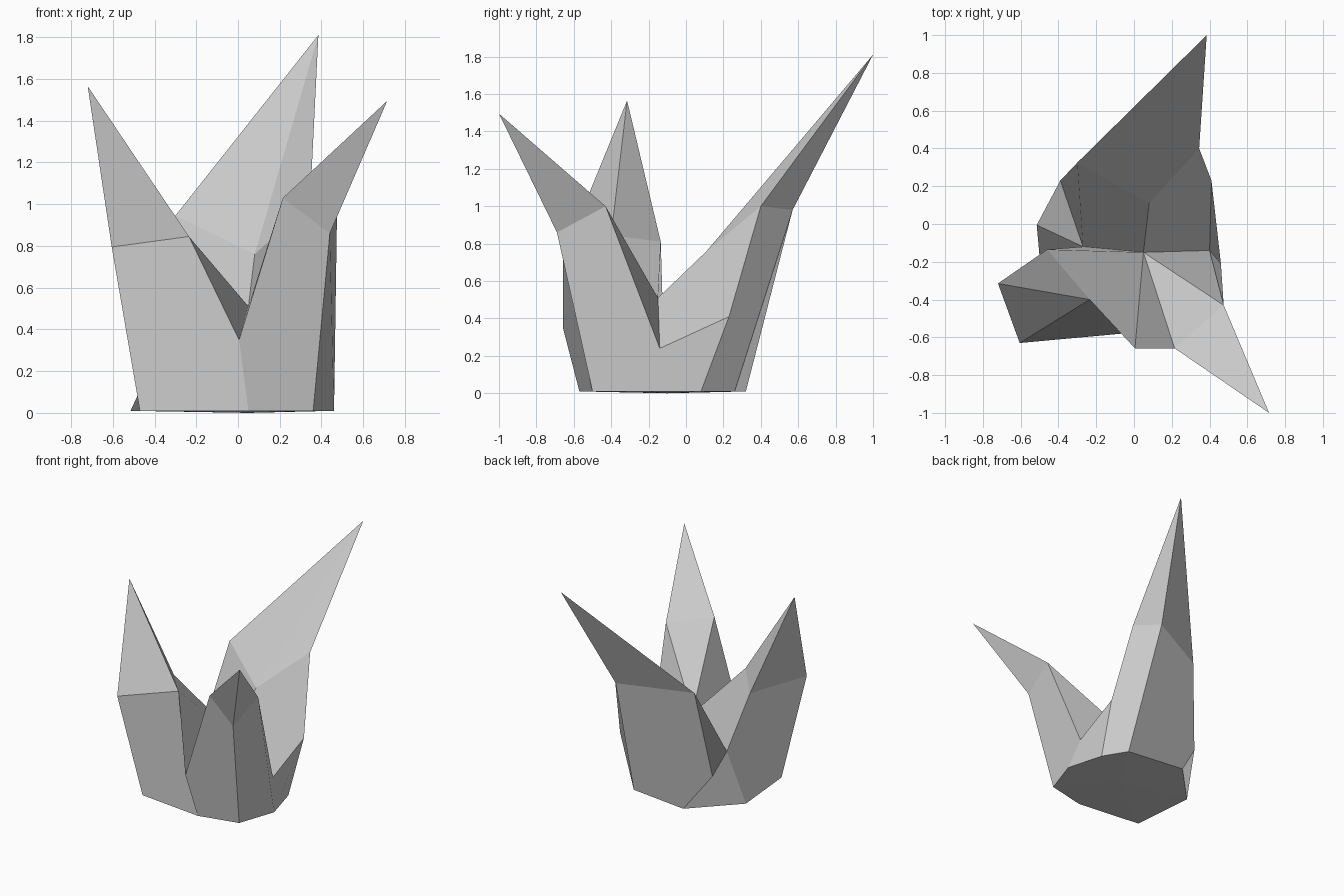
import bpy, bmesh

if "Cube" in bpy.data.objects:
    bpy.data.objects.remove(bpy.data.objects["Cube"])

# Base outline, walking anticlockwise from the front
BASE = {"b_front": (.05, -.57), "b_fr": (.36, -.50), "b_right": (.46, -.21), "b_rb": (.38, .08),
        "b_br": (.27, .26), "b_bl": (-.20, .32), "b_left": (-.515, -.005), "b_fl": (-.47, -.51)}
pts = {k: (x, y, .01) for k, (x, y) in BASE.items()}

# Valleys between the blades, and the centre of the hollow
pts.update(bottom=(.05, -.10, 0), core=(.05, -.15, .51), v_front=(.005, -.658, .35),
           v_right=(.40, -.14, .24), v_left=(-.27, -.12, .31))
# Left blade
pts.update(l_tip=(-.72, -.315, 1.565), l_out=(-.605, -.63, .795),
           l_front=(-.235, -.40, .845), l_back=(-.46, -.135, .81))
# Front right blade
pts.update(r_tip=(.715, -1, 1.495), r_out=(.44, -.69, .86),
           r_front=(.215, -.658, 1.03), r_back=(.475, -.43, 1.0))
# Tall back blade with its flared lower corners
pts.update(k_tip=(.385, 1, 1.81), k_out=(.21, .57, .98), k_right=(.345, .40, 1.0),
           k_left=(-.30, .325, .945), k_in=(.08, .11, .76),
           k_rlow=(.41, .23, .41), k_llow=(-.39, .23, .28))

bm = bmesh.new()
V = {k: bm.verts.new(p) for k, p in pts.items()}


def face(names):
    bm.faces.new([V[n] for n in names.split()])


def fan(hub, rim):
    """Triangles from one hub point to a closed ring of points."""
    rim = rim.split() if isinstance(rim, str) else list(rim)
    for p, q in zip(rim, rim[1:] + rim[:1]):
        if p != "" and {p, q} and bm.faces.get([V[hub], V[p], V[q]]) is None:
            face(f"{hub} {p} {q}")


# Underside
fan("bottom", BASE)

# Left blade: outer walls, inner wall
face("b_fl b_front v_front l_front l_out")
face("b_left b_fl l_out l_back v_left")
face("v_front core v_left l_back l_front")

# Front right blade: outer walls, inner walls
face("b_front b_fr r_out r_front v_front")
face("b_fr b_right v_right r_back r_out")
face("v_front r_front core")
face("core r_front r_back")
face("core r_back v_right")

# Back blade: outer walls, inner walls
face("b_right b_rb k_rlow v_right")
face("b_rb b_br k_out k_right k_rlow")
face("b_br b_bl k_llow k_left k_out")
face("b_bl b_left v_left k_llow")
face("v_right k_rlow k_right k_in core")
face("k_llow v_left core k_in k_left")

# Pointed ends
fan("l_tip", "l_out l_front l_back")
fan("r_tip", "r_out r_front r_back")
fan("k_tip", "k_out k_right k_in k_left")

bmesh.ops.recalc_face_normals(bm, faces=bm.faces[:])
mesh = bpy.data.meshes.new("leaf_clump")
bm.to_mesh(mesh)
bm.free()
obj = bpy.data.objects.new("leaf_clump", mesh)
bpy.context.collection.objects.link(obj)
